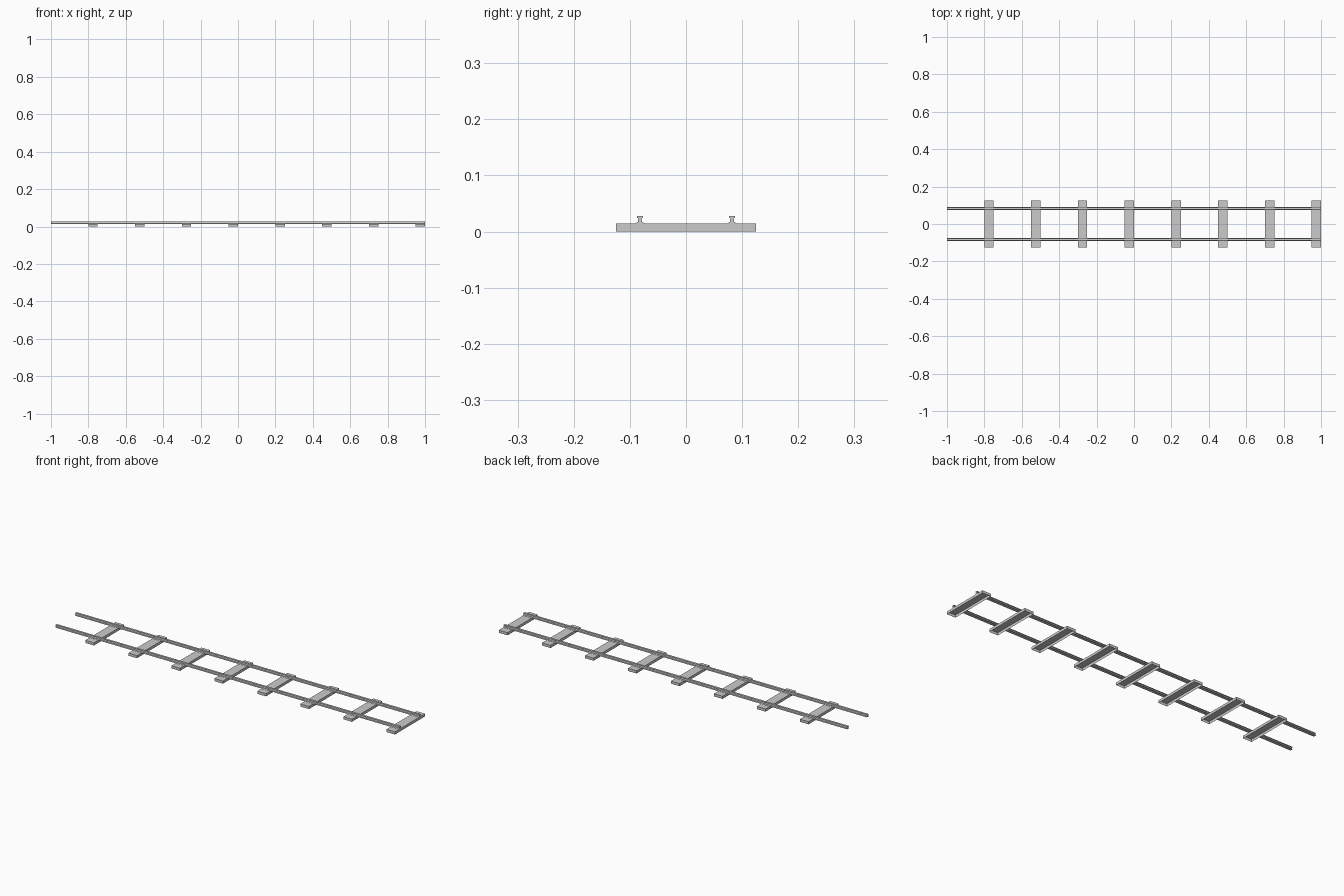
import bpy, bmesh

if "Cube" in bpy.data.objects:
    bpy.data.objects.remove(bpy.data.objects["Cube"])

SLEEPER_TOP = 0.014
RAIL_Y = 0.082


def make_object(name, bm):
    mesh = bpy.data.meshes.new(name)
    bmesh.ops.recalc_face_normals(bm, faces=bm.faces)
    bm.to_mesh(mesh)
    bm.free()
    obj = bpy.data.objects.new(name, mesh)
    bpy.context.collection.objects.link(obj)
    return obj


# Rail: half cross-section (offset, height) mirrored, then extruded along x
half = [(0.008, 0.014), (0.008, 0.0148), (0.0035, 0.0175),
        (0.003, 0.0235), (0.0055, 0.025), (0.0055, 0.0275)]
profile = half + [(-y, z) for y, z in reversed(half)]


def rail(name, y0):
    bm = bmesh.new()
    face = bm.faces.new([bm.verts.new((-1, y0 + y, z)) for y, z in profile])
    ext = bmesh.ops.extrude_face_region(bm, geom=[face], use_keep_orig=True)
    verts = [g for g in ext["geom"] if isinstance(g, bmesh.types.BMVert)]
    bmesh.ops.translate(bm, verts=verts, vec=(2, 0, 0))
    make_object(name, bm)


rail("rail_front", -RAIL_Y)
rail("rail_back", RAIL_Y)


# Sleeper: thin-walled block, open underneath
def sleeper(name, x):
    bm = bmesh.new()
    bmesh.ops.create_cube(bm, size=1)
    bmesh.ops.scale(bm, verts=bm.verts, vec=(0.05, 0.25, SLEEPER_TOP))
    bmesh.ops.translate(bm, verts=bm.verts, vec=(x, 0, SLEEPER_TOP / 2))
    bm.normal_update()
    bottom = [f for f in bm.faces if f.normal.z < -0.9]
    top = [f for f in bm.faces if f.normal.z > 0.9][0]
    bmesh.ops.delete(bm, geom=bottom, context='FACES_ONLY')
    bm.normal_update()
    if top.normal.z < 0:
        top.normal_flip()
    make_object(name, bm)


for i in range(8):
    sleeper(f"sleeper_{i + 1}", -0.775 + 0.25 * i)
